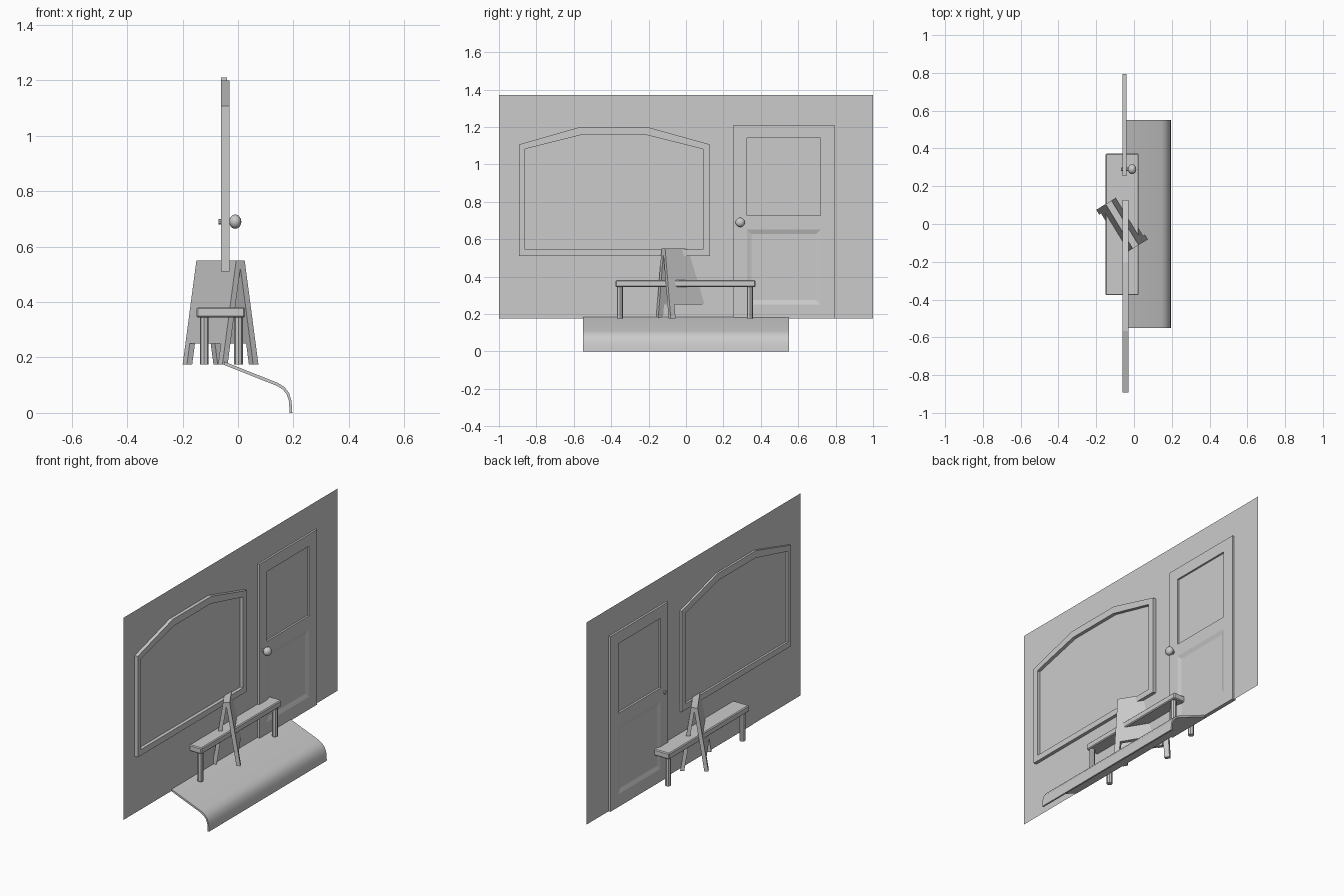
import bpy, bmesh
from mathutils import Vector

if "Cube" in bpy.data.objects:
    bpy.data.objects.remove(bpy.data.objects["Cube"])

FLOOR = 0.175


def finish(name, bm):
    bmesh.ops.recalc_face_normals(bm, faces=bm.faces)
    me = bpy.data.meshes.new(name)
    bm.to_mesh(me)
    bm.free()
    ob = bpy.data.objects.new(name, me)
    bpy.context.collection.objects.link(ob)
    return ob


def prism(name, pts, vec):
    """Extrude a flat 3D outline along vec."""
    bm = bmesh.new()
    f = bm.faces.new([bm.verts.new(p) for p in pts])
    r = bmesh.ops.extrude_face_region(bm, geom=[f], use_keep_orig=True)
    moved = [g for g in r["geom"] if isinstance(g, bmesh.types.BMVert)]
    bmesh.ops.translate(bm, verts=moved, vec=vec)
    return finish(name, bm)


def smooth(ob, angle=0.7):
    bpy.ops.object.select_all(action='DESELECT')
    ob.select_set(True)
    bpy.context.view_layer.objects.active = ob
    bpy.ops.object.shade_smooth_by_angle(angle=angle)


# Wall: single sheet
bm = bmesh.new()
bm.faces.new([bm.verts.new((-0.05, y, z)) for y, z in
              [(-1, FLOOR), (1, FLOOR), (1, 1.37), (-1, 1.37)]])
finish("wall", bm)

# Window frame: ring with a cambered top
outer = [(-0.893, 0.51), (0.128, 0.51), (0.128, 1.107), (-0.207, 1.2), (-0.567, 1.2), (-0.893, 1.107)]
inner = [(-0.862, 0.545), (0.09, 0.545), (0.09, 1.082), (-0.213, 1.158), (-0.56, 1.158), (-0.862, 1.082)]
bm = bmesh.new()
loops = [[bm.verts.new((x, y, z)) for y, z in ring] for x, ring in
         [(-0.062, outer), (-0.03, outer), (-0.03, inner), (-0.062, inner)]]
for a, b in zip(loops, loops[1:] + loops[:1]):
    for i in range(6):
        j = (i + 1) % 6
        bm.faces.new((a[i], a[j], b[j], b[i]))
finish("window_frame", bm)

# Door: grid slab with an open window cell and a recessed lower panel
ys = [0.255, 0.325, 0.72, 0.795]
zs = [FLOOR, 0.25, 0.652, 0.728, 1.14, 1.21]
bm = bmesh.new()
grid = [[bm.verts.new((-0.062, y, z)) for z in zs] for y in ys]
for i in range(3):
    for j in range(5):
        if (i, j) != (1, 3):
            bm.faces.new((grid[i][j], grid[i + 1][j], grid[i + 1][j + 1], grid[i][j + 1]))
r = bmesh.ops.extrude_face_region(bm, geom=bm.faces[:], use_keep_orig=True)
bmesh.ops.translate(bm, vec=(0.023, 0, 0),
                    verts=[g for g in r["geom"] if isinstance(g, bmesh.types.BMVert)])
bmesh.ops.recalc_face_normals(bm, faces=bm.faces)
mid = Vector((0, 0.5225, 0.451))
panels = [f for f in bm.faces if abs(f.normal.x) > 0.9
          and (f.calc_center_median() - mid).yz.length < 0.02]
bmesh.ops.inset_individual(bm, faces=panels, thickness=0.035, depth=-0.008)
finish("door", bm)

# Door knob and its stem
bpy.ops.mesh.primitive_uv_sphere_add(segments=12, ring_count=8, radius=0.026,
                                     location=(-0.01, 0.29, 0.69), rotation=(0, 1.5708, 0))
knob = bpy.context.object
knob.name = "door_knob"
knob.scale = (1, 1, 0.85)
smooth(knob, 0.9)
bpy.ops.mesh.primitive_cylinder_add(vertices=10, radius=0.01, depth=0.05,
                                    location=(-0.045, 0.29, 0.69), rotation=(0, 1.5708, 0))
bpy.context.object.name = "knob_stem"

# Curved step sheet in front of the wall
top = [(-0.05, 0.185), (0.144, 0.108), (0.168, 0.093), (0.184, 0.072), (0.193, 0.044), (0.196, 0)]
under = [(0.186, 0), (0.184, 0.043), (0.175, 0.068), (0.161, 0.085), (0.139, 0.098), (-0.05, 0.173)]
smooth(prism("curved_step", [(x, -0.55, z) for x, z in top + under], (0, 1.1, 0)))

# Bench: bevelled seat on four octagonal legs
seat = prism("bench_seat", [(-0.15, -0.377, 0.344), (0.025, -0.377, 0.344),
                            (0.025, 0.372, 0.344), (-0.15, 0.372, 0.344)], (0, 0, 0.037))
bev = seat.modifiers.new("bevel", 'BEVEL')
bev.width = 0.005
bev.segments = 1
for x in (-0.122, 0.002):
    for y in (-0.354, 0.341):
        bpy.ops.mesh.primitive_cylinder_add(vertices=8, radius=0.016, depth=0.175,
                                            location=(x, y, FLOOR + 0.0875))
        bpy.context.object.name = "bench_leg"

# Folding sidewalk board: two leaning panels with cut-out feet
centre = Vector((-0.063, -0.003, 0))
u, v = Vector((-0.52, 0.854, 0)), Vector((0.854, 0.52, 0))
half, foot, cut, peak = 0.138, 0.03, 0.25, 0.55
outline = [(-half, FLOOR), (-half + foot, FLOOR), (-half + foot, cut), (half - foot, cut),
           (half - foot, FLOOR), (half, FLOOR), (half, peak), (-half, peak)]
for side in (-1, 1):
    pts = []
    for w, z in outline:
        lean = 0.076 - 0.058 * (z - FLOOR) / (peak - FLOOR)
        pts.append(centre + u * w + v * (side * lean) + Vector((0, 0, z)))
    prism("board_panel", pts, v * (-side * 0.022))
